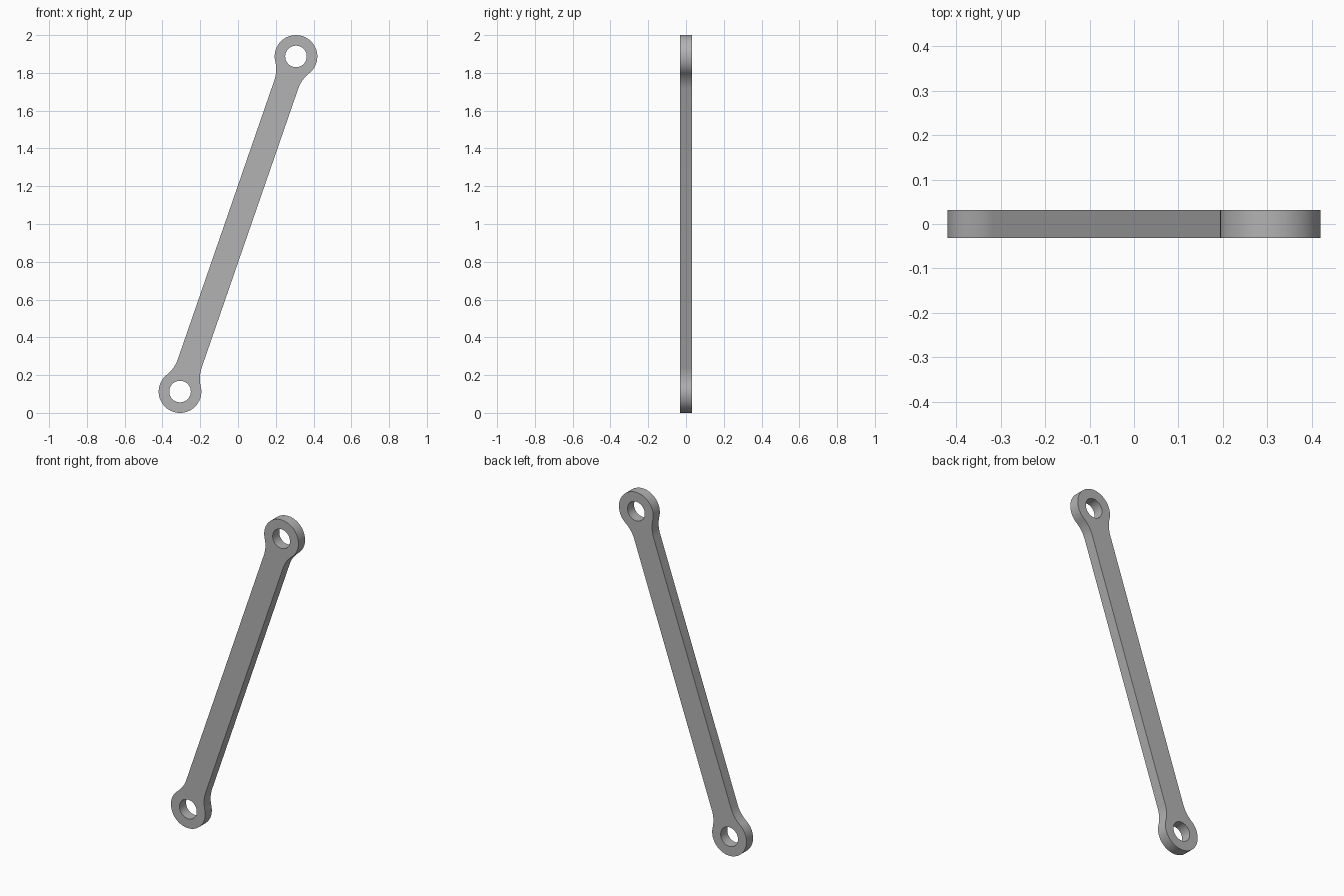
import bpy, bmesh
from math import sin, cos, pi, sqrt, atan2
from mathutils import Vector, Matrix

cube = bpy.data.objects.get("Cube")
if cube:
    bpy.data.objects.remove(cube, do_unlink=True)

# Main dimensions
END = Vector((0.307, 0.887))     # eye centre relative to the middle of the bar
EYE_R, HOLE_R = 0.113, 0.057
HALF_W, FILLET_R = 0.067, 0.18
THICK = 0.062
LENGTH = END.length


def arc(cu, cv, r, a0, a1, n):
    return [Vector((cu + r * cos(a0 + (a1 - a0) * i / n),
                    cv + r * sin(a0 + (a1 - a0) * i / n))) for i in range(n + 1)]


# Half outline along the bar: round eye blended into the straight bar by fillets
offset = sqrt((EYE_R + FILLET_R) ** 2 - (HALF_W + FILLET_R) ** 2)
phi = atan2(HALF_W + FILLET_R, -offset)
fillet = arc(LENGTH - offset, HALF_W + FILLET_R, FILLET_R, phi - pi, -pi / 2, 12)
lower = [Vector((p.x, -p.y)) for p in reversed(fillet)]
half = lower + arc(LENGTH, 0, EYE_R, -phi, phi, 56)[1:-1] + fillet
outline = half + [-p for p in half]
holes = [arc(s * LENGTH, 0, HOLE_R, 0, 2 * pi, 48)[:-1] for s in (1, -1)]

# Fill the profile with its two holes and extrude it through the thickness
bm = bmesh.new()
edges = []
for loop in [outline] + holes:
    verts = [bm.verts.new((p.x, -THICK / 2, p.y)) for p in loop]
    edges += [bm.edges.new((a, b)) for a, b in zip(verts, verts[1:] + verts[:1])]
bmesh.ops.triangle_fill(bm, edges=edges, use_beauty=True, normal=(0, -1, 0))
solid = bmesh.ops.extrude_face_region(bm, geom=bm.faces[:], use_keep_orig=True)
top = [g for g in solid["geom"] if isinstance(g, bmesh.types.BMVert)]
bmesh.ops.translate(bm, verts=top, vec=(0, THICK, 0))
bmesh.ops.recalc_face_normals(bm, faces=bm.faces[:])

# Lean the bar and stand it on the ground
lean = Matrix.Rotation(-atan2(END.y, END.x), 4, 'Y')
bm.transform(Matrix.Translation((0, 0, 1)) @ lean)

mesh = bpy.data.meshes.new("link_bar")
bm.to_mesh(mesh)
bm.free()
bar = bpy.data.objects.new("link_bar", mesh)
bpy.context.collection.objects.link(bar)

# Plain grey metal
grey = bpy.data.materials.new("grey")
grey.use_nodes = True
colour = (0.45, 0.45, 0.45, 1)
grey.diffuse_color = colour
grey.node_tree.nodes["Principled BSDF"].inputs["Base Color"].default_value = colour
mesh.materials.append(grey)

bpy.ops.object.select_all(action='DESELECT')
bar.select_set(True)
bpy.context.view_layer.objects.active = bar
bpy.ops.object.shade_smooth_by_angle(angle=pi / 6)
